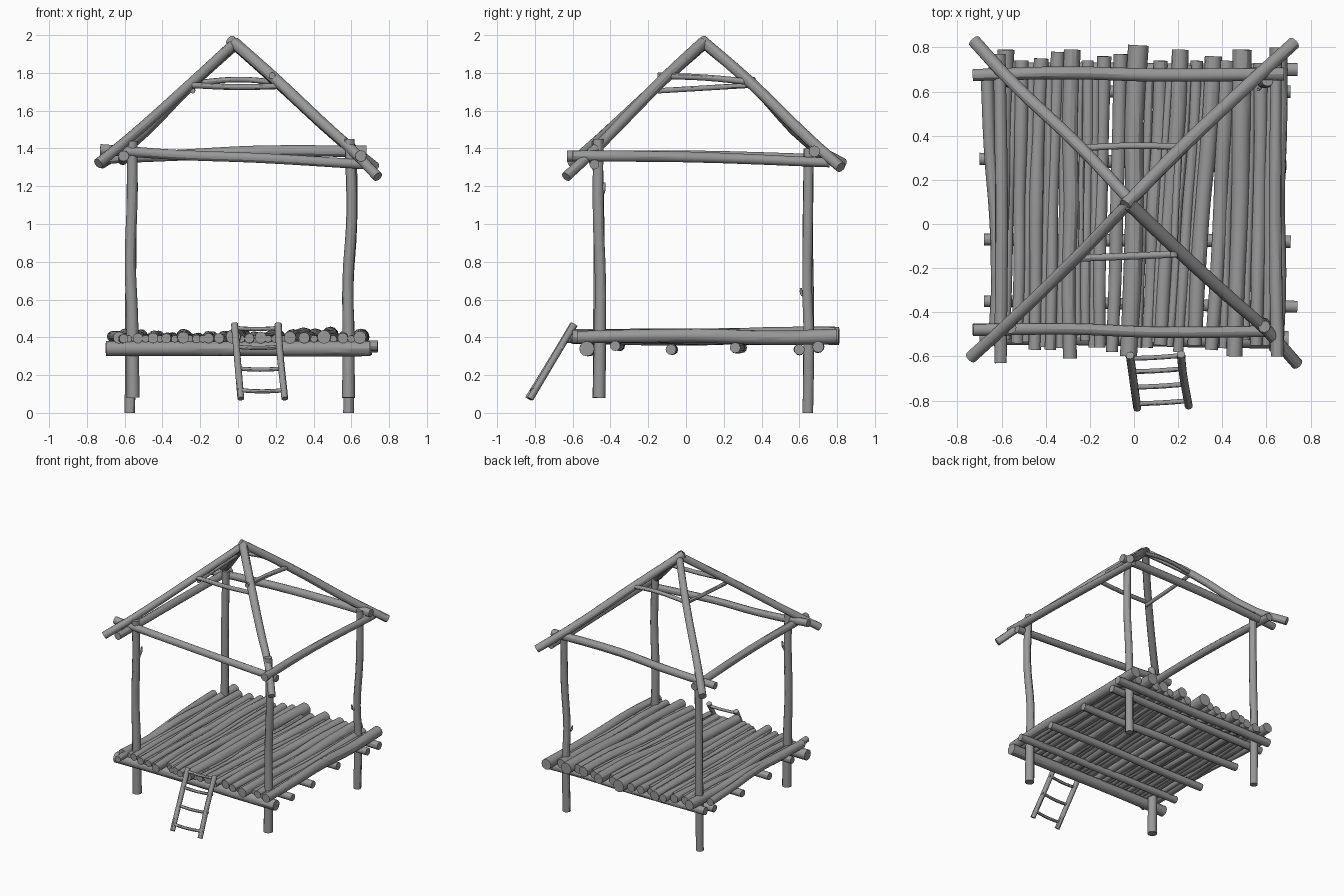
import bpy, random
from mathutils import Vector

random.seed(4)

# Dark grey wood
wood = bpy.data.materials.new("wood")
wood.diffuse_color = (.32, .32, .32, 1)


def log(name, pts, r0, r1=None, wobble=0.006):
    """Round timber following pts, tapering r0 -> r1, with a slight natural bend."""
    r1 = r0 if r1 is None else r1
    pts = [Vector(p) for p in pts]
    if len(pts) == 2:
        a, b = pts
        axis = (b - a).normalized()
        pts = []
        for i in range(5):
            j = Vector([random.uniform(-wobble, wobble) for _ in range(3)])
            j -= axis * j.dot(axis)
            pts.append(a.lerp(b, i / 4) + (j if 0 < i < 4 else Vector()))
    cu = bpy.data.curves.new(name, 'CURVE')
    cu.dimensions = '3D'
    cu.bevel_depth = 1.0
    cu.bevel_resolution = 4
    cu.resolution_u = 4
    cu.use_fill_caps = True
    cu.materials.append(wood)
    sp = cu.splines.new('BEZIER')
    n = len(pts)
    sp.bezier_points.add(n - 1)
    for i, p in enumerate(pts):
        bp = sp.bezier_points[i]
        bp.co = p
        bp.handle_left_type = bp.handle_right_type = 'AUTO'
        k = random.uniform(0.95, 1.05) if 0 < i < n - 1 else 1
        bp.radius = (r0 + (r1 - r0) * i / (n - 1)) * k
    ob = bpy.data.objects.new(name, cu)
    bpy.context.collection.objects.link(ob)
    bpy.ops.object.select_all(action='DESELECT')
    ob.select_set(True)
    bpy.context.view_layer.objects.active = ob
    bpy.ops.object.convert(target='MESH')
    bpy.ops.object.shade_smooth_by_angle()
    return ob


# Corner posts
log("front_left_post", [(-.555, -.46, .08), (-.56, -.46, .5), (-.57, -.46, .8),
                        (-.56, -.463, 1.15), (-.56, -.47, 1.44)], .034, .027)
log("front_right_post", [(.585, -.46, .08), (.585, -.455, .4), (.582, -.453, .7),
                         (.602, -.465, 1.05), (.59, -.465, 1.45)], .034, .027)
log("back_left_post", [(-.572, .645, 0), (-.57, .65, .5), (-.565, .645, .9),
                       (-.56, .65, 1.4)], .028, .027)
log("back_right_post", [(.585, .645, 0), (.59, .65, .4), (.585, .642, .65),
                        (.605, .645, 1.0), (.605, .65, 1.4)], .029, .026)

# Broken twigs on posts
log("front_left_twig", [(-.55, -.45, 1.15), (-.538, -.435, 1.18), (-.535, -.432, 1.22)], .012, .006)
log("back_right_twig", [(.58, .63, .62), (.567, .613, .63), (.562, .608, .66)], .011, .006)

# Eave beams
log("front_eave_beam", [(-.73, -.48, 1.395), (-.3, -.475, 1.365), (.1, -.49, 1.35), (.68, -.485, 1.315)], .028, .026)
log("back_eave_beam", [(-.73, .675, 1.345), (-.3, .685, 1.365), (.1, .675, 1.385), (.68, .68, 1.385)], .027, .03)
log("left_eave_beam", [(-.605, -.63, 1.36), (-.6, .05, 1.36), (-.61, .77, 1.34)], .028)
log("right_eave_beam", [(.65, -.6, 1.36), (.64, .0, 1.355), (.645, .76, 1.325)], .03, .025)

# Hip rafters meeting at the peak
log("front_left_rafter", [(-.74, -.605, 1.32), (-.58, -.46, 1.45), (-.26, -.15, 1.735), (-.02, .1, 1.955)], .028, .027)
log("back_left_rafter", [(-.725, .83, 1.32), (-.57, .66, 1.42), (-.24, .345, 1.745), (-.01, .1, 1.95)], .029, .026)
log("back_right_rafter", [(.725, .82, 1.3), (.55, .66, 1.44), (.21, .34, 1.75), (-.04, .085, 1.972)], .029, .029)
log("front_right_rafter", [(.74, -.635, 1.25), (.6, -.48, 1.395), (.43, -.33, 1.55), (.2, -.12, 1.765), (-.02, .09, 1.96)], .027, .031)

# Small collar ring below the peak
log("front_collar", [(-.25, -.155, 1.735), (0, -.145, 1.725), (.22, -.135, 1.73)], .016)
log("back_collar", [(-.24, .345, 1.745), (0, .355, 1.765), (.21, .35, 1.75)], .015)
log("left_collar", [(-.24, -.15, 1.705), (-.24, .1, 1.72), (-.235, .35, 1.735)], .014)
log("right_collar", [(.18, -.15, 1.785), (.19, .1, 1.775), (.205, .36, 1.75)], .017)

# Floor joists: left x, right x, left y, right y, height, radius
joists = [(-.70, .70, -.51, -.525, .34, .04), (-.68, .74, -.35, -.375, .355, .027),
          (-.68, .71, -.07, -.08, .335, .028), (-.70, .69, .295, .26, .345, .028),
          (-.67, .71, .60, .60, .335, .028), (-.66, .74, .70, .70, .35, .03)]
for i, (xa, xb, ya, yb, z, r) in enumerate(joists):
    log(f"floor_joist_{i + 1}", [(xa, ya, z), (xb, yb, z)], r, wobble=.004)

# Deck logs: front x, back x, front y, back y, radius
deck = [(-.605, -.665, -.63, .65, .026), (-.63, -.58, -.54, .79, .034), (-.53, -.51, -.54, .74, .029),
        (-.45, -.42, -.57, .75, .03), (-.38, -.345, -.57, .78, .028), (-.29, -.28, -.61, .79, .034),
        (-.22, -.21, -.53, .74, .024), (-.155, -.135, -.56, .76, .029), (-.10, -.06, -.58, .77, .029),
        (-.025, .02, -.60, .81, .042), (.06, .12, -.56, .74, .028), (.12, .21, -.55, .79, .034),
        (.20, .285, -.58, .74, .025), (.275, .36, -.55, .76, .035), (.35, .42, -.57, .74, .032),
        (.455, .49, -.60, .79, .039), (.555, .575, -.55, .73, .03), (.645, .655, -.575, .80, .036)]
for i, (xa, xb, ya, yb, r) in enumerate(deck):
    za = .375 + r * .7
    log(f"deck_log_{i + 1}", [(xa, ya, za), (xb, yb, za + random.uniform(0, .012))], r * .92, r * 1.12, wobble=.009)

# Thin poles filling the wider gaps between deck logs
for i in range(len(deck) - 1):
    a, b = deck[i], deck[i + 1]
    if (a[0] + a[1] + a[4] * 2) - (b[0] + b[1] - b[4] * 2) > -.02:
        continue
    log(f"deck_gap_pole_{i + 1}",
        [((a[0] + b[0]) / 2, random.uniform(-.57, -.5), .392),
         ((a[1] + b[1]) / 2, random.uniform(.69, .75), .4)], .019, .02, wobble=.004)

# Ladder
log("ladder_left_rail", [(-.018, -.595, .47), (-.008, -.67, .345), (.015, -.835, .075)], .019, .018)
log("ladder_right_rail", [(.213, -.59, .47), (.22, -.665, .345), (.248, -.825, .075)], .019, .018)
for i, (y, z) in enumerate([(-.81, .12), (-.735, .235), (-.665, .35), (-.605, .45)]):
    x = .012 - .03 * i / 3
    log(f"ladder_rung_{i + 1}", [(x - .01, y - .005, z), (x + .115, y, z - .006), (x + .245, y + .01, z)], .011)
